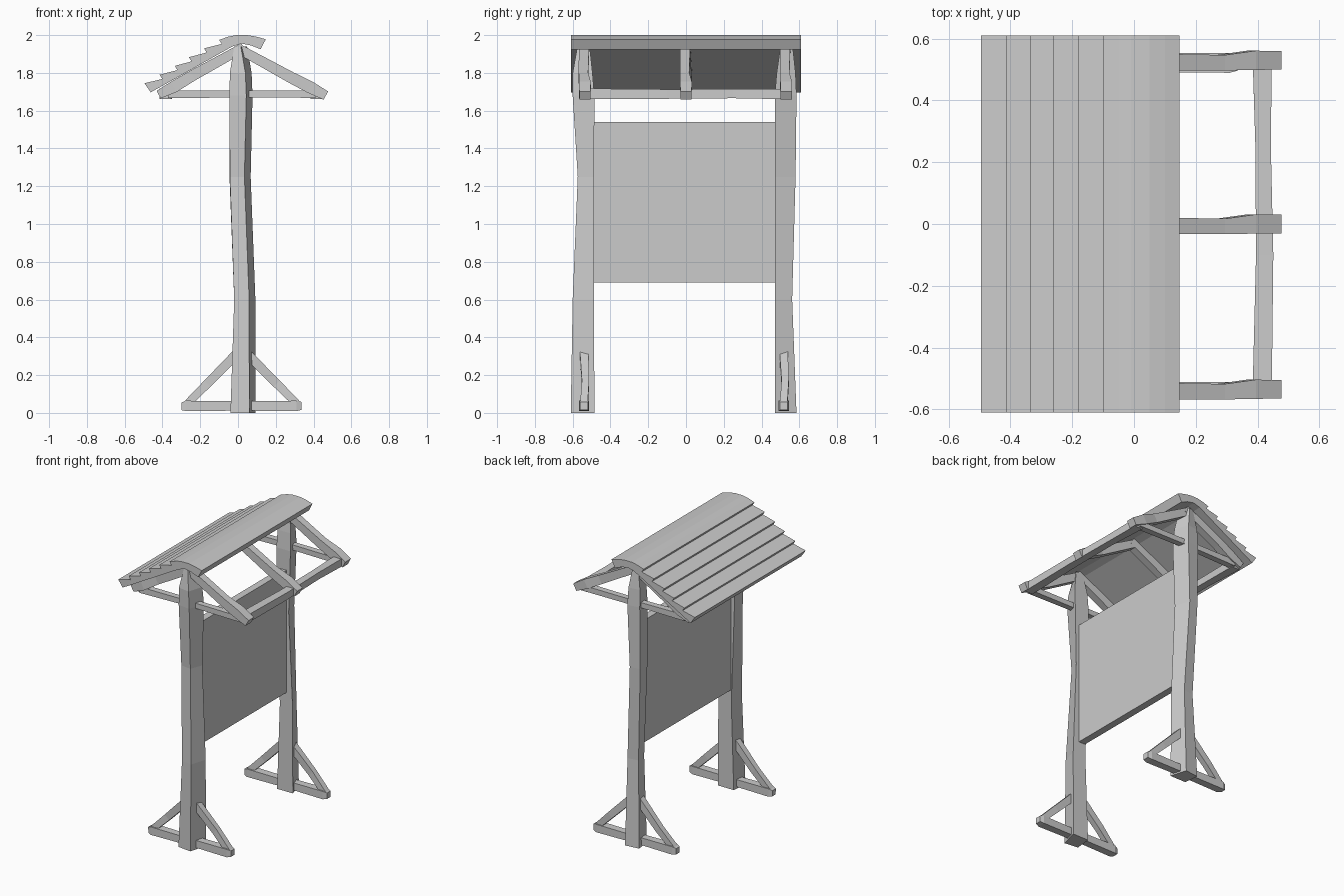
import bpy, bmesh
from mathutils import Vector

if "Cube" in bpy.data.objects:
    bpy.data.objects.remove(bpy.data.objects["Cube"])


def make_object(name, rings):
    """Skin a stack of equal closed rings and cap both ends."""
    bm = bmesh.new()
    loops = [[bm.verts.new(p) for p in ring] for ring in rings]
    n = len(loops[0])
    for a, b in zip(loops, loops[1:]):
        for i in range(n):
            j = (i + 1) % n
            bm.faces.new((a[i], a[j], b[j], b[i]))
    bm.faces.new(loops[0][::-1])
    bm.faces.new(loops[-1])
    bmesh.ops.recalc_face_normals(bm, faces=bm.faces)
    mesh = bpy.data.meshes.new(name)
    bm.to_mesh(mesh)
    bm.free()
    obj = bpy.data.objects.new(name, mesh)
    bpy.context.collection.objects.link(obj)
    return obj


def beam(name, stations, side):
    """Hewn four-sided timber; each station is (x, y, z, width, height)."""
    pts = [Vector(s[:3]) for s in stations]
    along = (pts[-1] - pts[0]).normalized()
    side = Vector(side)
    up = along.cross(side).normalized()
    rings = []
    for p, s in zip(pts, stations):
        w, h = side * s[3] / 2, up * s[4] / 2
        rings.append([p - w - h, p + w - h, p + w + h, p - w + h])
    return make_object(name, rings)


# Crooked posts, tapered at the top: z, x range, y range
post_front = [(0, -.04, .093, -.61, -.485), (.6, -.02, .092, -.60, -.487),
              (1.25, -.043, .067, -.573, -.487), (1.68, -.045, .077, -.60, -.485),
              (1.8, -.043, .072, -.60, -.495), (1.94, -.02, .048, -.575, -.51)]
post_back = [(0, -.04, .093, .585, .47), (.6, -.02, .09, .562, .472),
             (1.25, -.045, .06, .58, .472), (1.68, -.045, .075, .585, .47),
             (1.8, -.043, .07, .58, .48), (1.94, -.02, .048, .565, .50)]
for name, sections in (("front_post", post_front), ("back_post", post_back)):
    make_object(name, [[(x0, yo * .98, z), (x1 - .033, yo, z), (x1, yi, z), (x0 + .012, yi, z)]
                       for z, x0, x1, yo, yi in sections])

# Feet with diagonal braces
for label, y in (("front", -.54), ("back", .517)):
    beam(label + "_foot", [(-.30, y, .035, .038, .04), (-.275, y, .037, .055, .055),
                           (.01, y, .037, .05, .05), (.31, y, .037, .055, .055),
                           (.337, y, .037, .04, .042)], (0, 1, 0))
    for s, end in ((-1, -.272), (1, .315)):
        beam(label + "_foot_brace", [(end, y, .045, .04, .04),
                                     (end - s * .11, y + .008, .155, .038, .046),
                                     (s * .02 + .02, y, .32, .045, .05)], (0, 1, 0))

# Notice board between the posts
board = [(-.005, .69), (.045, .69), (.045, 1.54), (-.005, 1.54)]
make_object("board", [[(x, y, z) for x, z in board] for y in (-.50, .485)])

# Rafters, bent at mid span
for label, y in (("front", -.535), ("middle", 0), ("back", .53)):
    beam(label + "_rafter_right", [(-.01, y - .005, 1.935, .055, .05),
                                   (.28, y - .008, 1.776, .05, .06),
                                   (.38, y, 1.725, .062, .064),
                                   (.465, y, 1.68, .06, .05)], (0, 1, 0))
    beam(label + "_rafter_left", [(.03, y - .005, 1.935, .055, .05),
                                  (-.24, y + .006, 1.786, .05, .058),
                                  (-.34, y, 1.726, .062, .062),
                                  (-.42, y, 1.685, .06, .045)], (0, 1, 0))

# Horizontal ties at the end trusses
for label, y in (("front", -.535), ("back", .53)):
    beam(label + "_tie", [(-.37, y, 1.687, .045, .042), (0, y + .004, 1.688, .04, .036),
                          (.41, y, 1.687, .045, .038)], (0, 1, 0))

# Purlins along the eaves
for label, x in (("right", .415), ("left", -.385)):
    beam(label + "_purlin", [(x, -.54, 1.69, .062, .055), (x + .008, -.1, 1.688, .056, .05),
                             (x + .003, .25, 1.69, .05, .048),
                             (x, .54, 1.688, .062, .055)], (1, 0, 0))

# Stepped plank roof on one slope with a ridge cap, as one extruded profile
tops = [(-.495, 1.745), (-.415, 1.79), (-.335, 1.837), (-.26, 1.883), (-.18, 1.93), (-.10, 1.975)]
profile = []
for (x, z), (nx, nz) in zip(tops, tops[1:]):
    profile += [(x, z), (nx + .014, nz - .022)]
    if nx < -.1:
        continue
profile += [tops[-1], (-.05, 1.992), (-.01, 2.0), (.05, 2.0), (.10, 1.991), (.147, 1.978),
            (.12, 1.925), (.07, 1.945), (.02, 1.955), (-.03, 1.94), (-.462, 1.697)]
make_object("plank_roof", [[(x, y, z) for x, z in profile] for y in (-.61, .61)])
